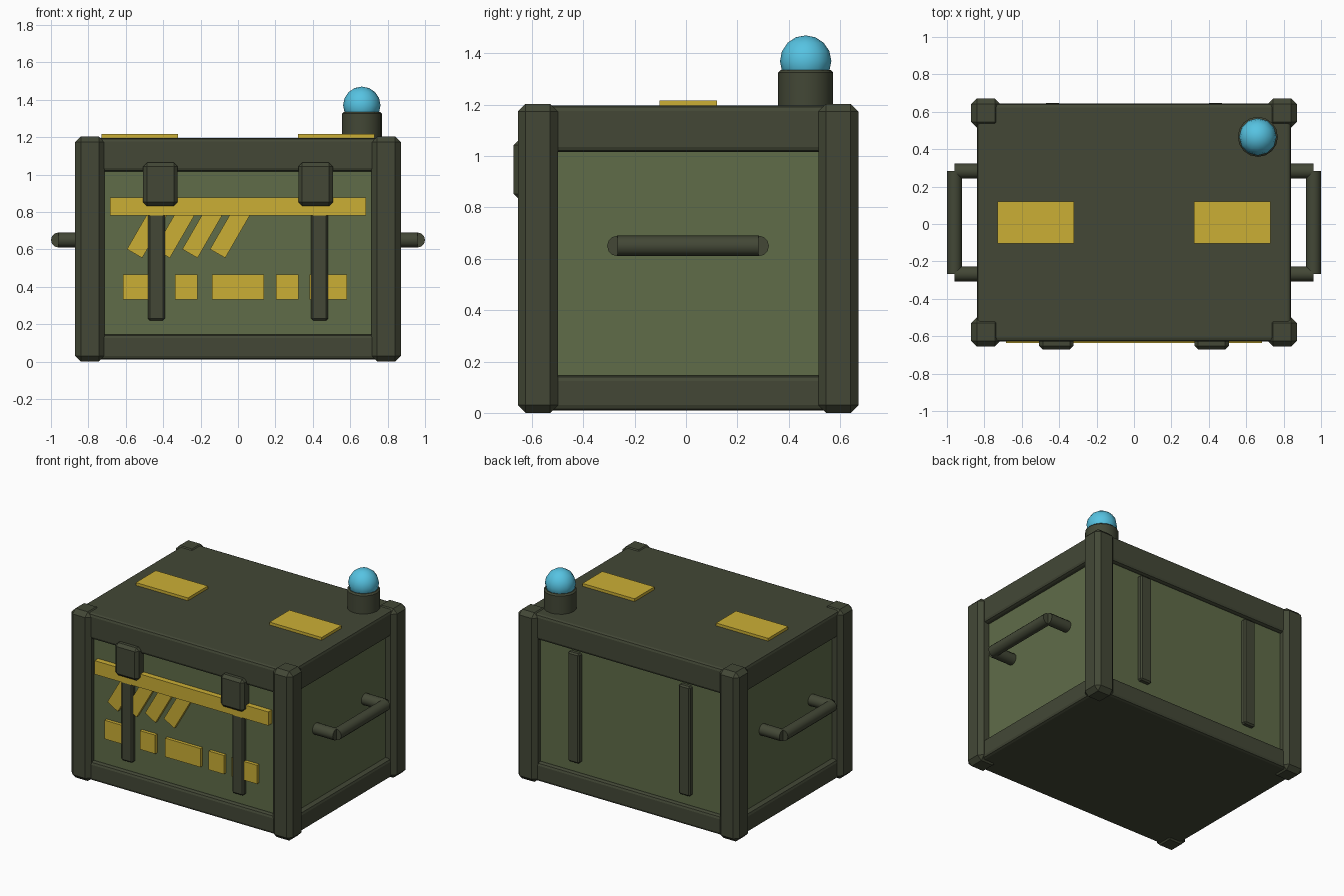
import bpy, bmesh, math
from mathutils import Matrix, Vector

if "Cube" in bpy.data.objects:
    bpy.data.objects.remove(bpy.data.objects["Cube"])

CY = 0.008  # crate centre in y (front latches shift the bounds)


def material(name, rgb):
    m = bpy.data.materials.new(name)
    m.diffuse_color = (*rgb, 1)
    m.use_nodes = True
    m.node_tree.nodes["Principled BSDF"].inputs["Base Color"].default_value = m.diffuse_color
    return m


DARK = material("dark_olive", (0.056, 0.064, 0.037))
GREEN = material("panel_green", (0.115, 0.150, 0.066))
YELLOW = material("marking_yellow", (0.60, 0.43, 0.036))
BLUE = material("lamp_blue", (0.093, 0.546, 0.76))


def finish(name, bm, mat, smooth=False):
    me = bpy.data.meshes.new(name)
    bm.to_mesh(me)
    bm.free()
    me.materials.append(mat)
    ob = bpy.data.objects.new(name, me)
    bpy.context.collection.objects.link(ob)
    if smooth:
        bpy.ops.object.select_all(action='DESELECT')
        ob.select_set(True)
        bpy.context.view_layer.objects.active = ob
        bpy.ops.object.shade_smooth_by_angle(angle=math.radians(40))
    return ob


def box(name, lo, hi, mat, bevel=0.0, segments=1, tilt=0.0):
    """Box between two corners, optionally chamfered and tilted about y."""
    lo, hi = Vector(lo), Vector(hi)
    bm = bmesh.new()
    bmesh.ops.create_cube(bm, size=1)
    bmesh.ops.scale(bm, vec=hi - lo, verts=bm.verts)
    if bevel:
        bmesh.ops.bevel(bm, geom=bm.edges[:], offset=bevel, segments=segments,
                        profile=0.5, affect='EDGES')
    bmesh.ops.rotate(bm, matrix=Matrix.Rotation(tilt, 3, 'Y'), verts=bm.verts)
    bmesh.ops.translate(bm, vec=(lo + hi) / 2, verts=bm.verts)
    return finish(name, bm, mat)


def rod(name, a, b, r, mat, sides=12, bevel=0.0):
    """Cylinder from point a to point b."""
    a, b = Vector(a), Vector(b)
    bm = bmesh.new()
    bmesh.ops.create_cone(bm, cap_ends=True, segments=sides, radius1=r,
                          radius2=r, depth=(b - a).length)
    if bevel:
        rims = [e for e in bm.edges if abs(e.verts[0].co.z - e.verts[1].co.z) < 1e-5]
        bmesh.ops.bevel(bm, geom=rims, offset=bevel, segments=1, affect='EDGES')
    rot = Vector((0, 0, 1)).rotation_difference(b - a).to_matrix().to_4x4()
    bmesh.ops.transform(bm, matrix=Matrix.Translation((a + b) / 2) @ rot, verts=bm.verts)
    return finish(name, bm, mat, smooth=True)


# Crate body, lid and base
box("body_panels", (-0.80, CY - 0.605, 0.06), (0.80, CY + 0.605, 1.12), GREEN)
box("lid", (-0.84, CY - 0.636, 1.015), (0.84, CY + 0.636, 1.196), DARK, 0.02, 2)
box("base", (-0.84, CY - 0.636, 0.01), (0.84, CY + 0.636, 0.145), DARK, 0.02, 2)

for sx, side in ((-1, "left"), (1, "right")):
    # Corner posts
    for sy, end in ((-1, "front"), (1, "back")):
        x, y = sx * 0.7925, CY + sy * 0.585
        box(f"{end}_{side}_post", (x - 0.078, y - 0.078, 0.0),
            (x + 0.078, y + 0.078, 1.203), DARK, 0.03)
        # Vertical straps, front and back
        x, y = sx * 0.436, CY + sy * 0.613
        box(f"{end}_{side}_strap", (x - 0.045, y - 0.025, 0.22),
            (x + 0.045, y + 0.025, 1.0), DARK, 0.01)
    # Latches
    x = sx * 0.415
    box(f"{side}_latch", (x - 0.092, -0.671, 0.832), (x + 0.092, -0.58, 1.063), DARK, 0.02)
    # Side handles
    for sy in (-1, 1):
        y = CY + sy * 0.275
        rod(f"{side}_handle_leg", (sx * 0.78, y, 0.65), (sx * 0.96, y, 0.65), 0.04, DARK)
    rod(f"{side}_handle_grip", (sx * 0.96, CY - 0.275, 0.65),
        (sx * 0.96, CY + 0.275, 0.65), 0.04, DARK)
    # Raised plates on the lid
    x = sx * 0.526
    box(f"{side}_lid_plate", (x - 0.205, CY - 0.112, 1.19),
        (x + 0.205, CY + 0.112, 1.216), YELLOW)

# Front markings: long band, slanted bars, row of blocks
box("front_band", (-0.684, -0.636, 0.78), (0.684, -0.59, 0.877), YELLOW)
for i in range(4):
    x = -0.488 + 0.148 * i
    box("slanted_bar", (x - 0.047, -0.62, 0.56), (x + 0.047, -0.59, 0.82),
        YELLOW, tilt=math.radians(30))
for x0, x1 in ((-0.615, -0.415), (-0.337, -0.217), (-0.139, 0.139),
               (0.203, 0.323), (0.383, 0.583)):
    box("marking_block", (x0, -0.62, 0.332), (x1, -0.59, 0.465), YELLOW)

# Signal lamp
lx, ly = 0.662, 0.466
rod("lamp_base", (lx, ly, 1.18), (lx, ly, 1.335), 0.107, DARK, 16, 0.01)
bm = bmesh.new()
bmesh.ops.create_uvsphere(bm, u_segments=12, v_segments=8, radius=0.1)
bmesh.ops.translate(bm, vec=(lx, ly, 1.37), verts=bm.verts)
finish("lamp_globe", bm, BLUE, smooth=True)
